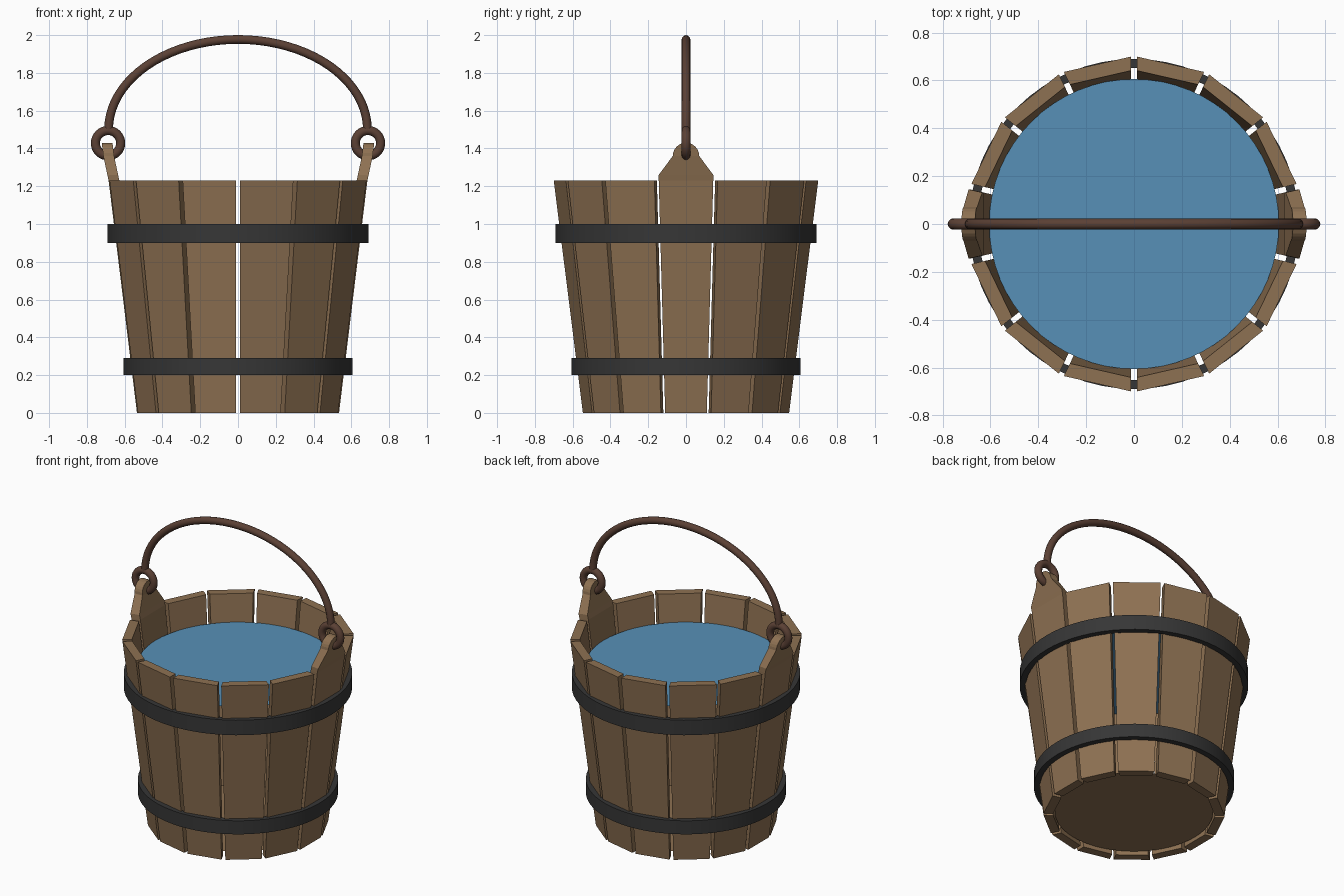
import bpy, bmesh, math
from mathutils import Matrix

cube = bpy.data.objects.get("Cube")
if cube:
    bpy.data.objects.remove(cube, do_unlink=True)

STAVES = 14
HALF = math.pi / STAVES
RIM = 1.23
THICK = 0.057
GAP = 0.012


def material(name, rgb):
    mat = bpy.data.materials.new(name)
    mat.use_nodes = True
    mat.diffuse_color = (*rgb, 1)
    mat.node_tree.nodes["Principled BSDF"].inputs["Base Color"].default_value = (*rgb, 1)
    return mat


wood = material("brown wood", (0.27, 0.165, 0.085))
iron = material("black iron", (0.037, 0.037, 0.037))
rust = material("dark rusty metal", (0.105, 0.052, 0.035))
blue = material("blue water", (0.095, 0.28, 0.475))


def finish(name, bm, mat, smooth=False):
    bmesh.ops.recalc_face_normals(bm, faces=bm.faces)
    mesh = bpy.data.meshes.new(name)
    bm.to_mesh(mesh)
    bm.free()
    mesh.materials.append(mat)
    obj = bpy.data.objects.new(name, mesh)
    bpy.context.collection.objects.link(obj)
    if smooth:
        shade(obj)
    return obj


def shade(obj):
    bpy.ops.object.select_all(action='DESELECT')
    obj.select_set(True)
    bpy.context.view_layer.objects.active = obj
    bpy.ops.object.shade_smooth_by_angle(angle=math.radians(40))


def wall(z):
    # Outer distance of a stave from the axis at height z
    return 0.535 + 0.122 * z


def stave(name, angle, lug=False):
    # Each level holds height, outer distance and half width
    levels = [(z, wall(z), wall(z) * math.tan(HALF) - GAP) for z in (0, RIM)]
    if lug:
        levels.append((1.26, wall(1.26) + 0.003, levels[-1][2]))
        for i in range(7):
            t = math.radians(i * 14)
            z = 1.36 + 0.07 * math.sin(t)
            levels.append((z, wall(z) + 0.012, max(0.07 * math.cos(t), 0.008)))
    bm = bmesh.new()
    rings = []
    for z, r, w in levels:
        inner = w - THICK * math.tan(HALF) if z <= RIM + 0.05 else w
        rings.append([bm.verts.new(p) for p in
                      ((r, -w, z), (r, w, z), (r - THICK, inner, z), (r - THICK, -inner, z))])
    for a, b in zip(rings, rings[1:]):
        for i in range(4):
            j = (i + 1) % 4
            bm.faces.new((a[i], a[j], b[j], b[i]))
    bm.faces.new(rings[0])
    bm.faces.new(rings[-1])
    bm.transform(Matrix.Rotation(angle, 4, 'Z'))
    return finish(name, bm, wood)


def hoop(name, low, high, outer, thick, segments=64):
    bm = bmesh.new()
    section = [(outer, low), (outer, high), (outer - thick, high), (outer - thick, low)]
    verts = [bm.verts.new((r, 0, z)) for r, z in section]
    edges = [bm.edges.new((verts[i], verts[(i + 1) % 4])) for i in range(4)]
    bmesh.ops.spin(bm, geom=verts + edges, axis=(0, 0, 1), cent=(0, 0, 0),
                   angle=math.tau, steps=segments, use_merge=True)
    bmesh.ops.remove_doubles(bm, verts=bm.verts, dist=0.0001)
    return finish(name, bm, iron, True)


def disc(name, radius, z, mat):
    bm = bmesh.new()
    bmesh.ops.create_circle(bm, cap_ends=True, radius=radius, segments=64,
                            matrix=Matrix.Translation((0, 0, z)))
    return finish(name, bm, mat)


# Tapered wooden staves, with lugs on the two that hold the handle
for k in range(STAVES):
    has_lug = k in (0, STAVES // 2)
    stave("lug_stave" if has_lug else "stave", 2 * HALF * k, has_lug)

# Hoops, bottom board and water surface
hoop("upper_hoop", 0.9, 1.0, 0.69, 0.037)
hoop("lower_hoop", 0.2, 0.29, 0.605, 0.037)
disc("bottom_board", 0.478, 0.025, wood)
disc("water", 0.606, 1.05, blue)

# Rings through the lugs
for side, label in ((1, "left"), (-1, "right")):
    bpy.ops.mesh.primitive_torus_add(location=(side * 0.688, 0, 1.428),
                                     rotation=(math.pi / 2, 0, 0),
                                     major_radius=0.067, minor_radius=0.024,
                                     major_segments=32, minor_segments=12)
    ring = bpy.context.object
    ring.name = label + "_ring"
    ring.data.materials.append(rust)
    shade(ring)

# Arched handle swept along half an ellipse
bm = bmesh.new()
STEPS, SIDES, TUBE = 40, 12, 0.023
rings = []
for i in range(STEPS + 1):
    t = math.pi * i / STEPS
    x, z = 0.685 * math.cos(t), 1.5 + 0.477 * math.sin(t)
    nx, nz = 0.477 * math.cos(t), 0.685 * math.sin(t)
    length = math.hypot(nx, nz)
    loop = []
    for j in range(SIDES):
        a = math.tau * j / SIDES
        c = TUBE * math.cos(a) / length
        loop.append(bm.verts.new((x + nx * c, TUBE * math.sin(a), z + nz * c)))
    rings.append(loop)
for a, b in zip(rings, rings[1:]):
    for j in range(SIDES):
        k = (j + 1) % SIDES
        bm.faces.new((a[j], a[k], b[k], b[j]))
bm.faces.new(rings[0])
bm.faces.new(rings[-1])
finish("handle", bm, rust, True)
